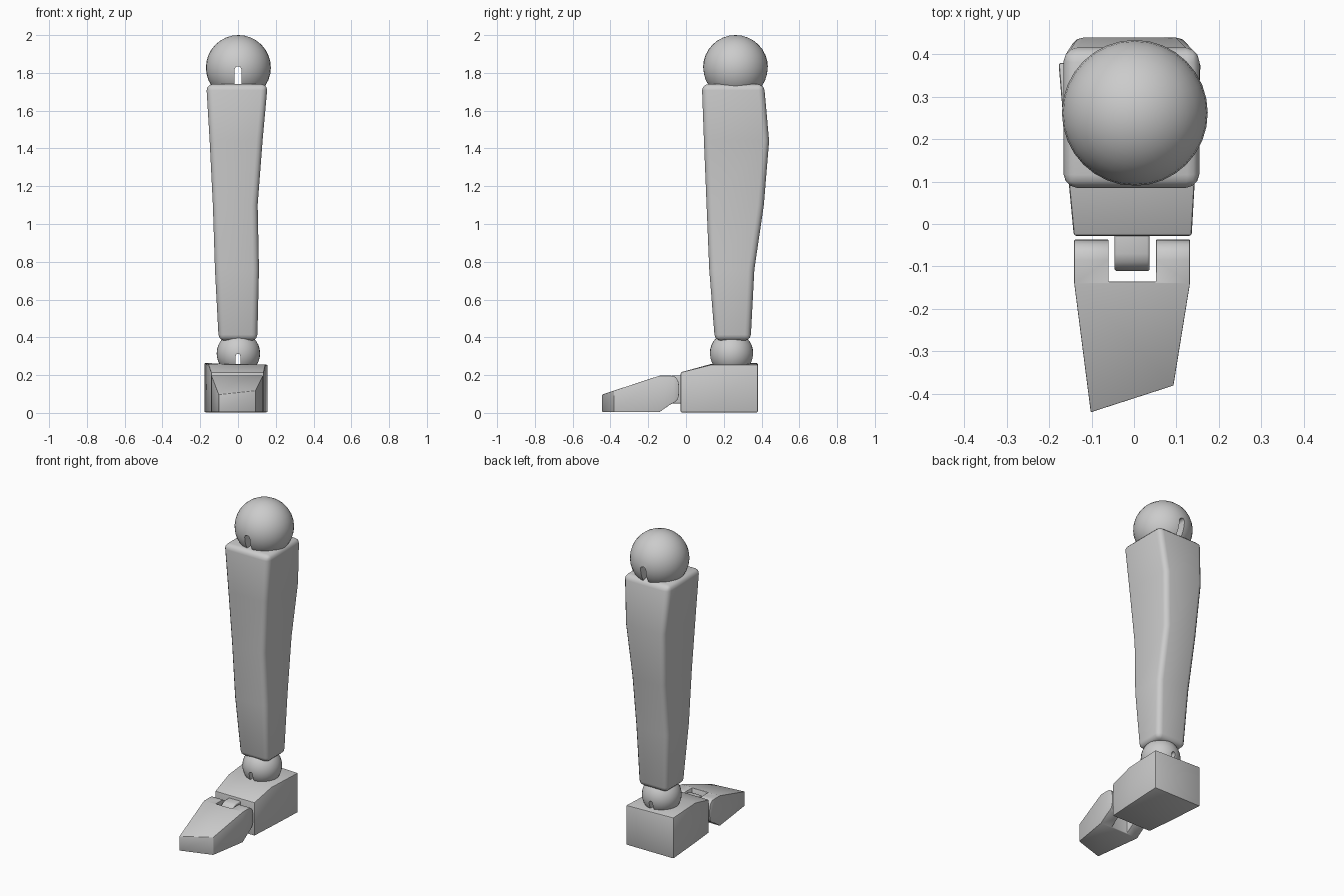
import bpy, bmesh, math

if "Cube" in bpy.data.objects:
    bpy.data.objects.remove(bpy.data.objects["Cube"])


def add_object(name, bm):
    bmesh.ops.recalc_face_normals(bm, faces=bm.faces)
    mesh = bpy.data.meshes.new(name)
    bm.to_mesh(mesh)
    bm.free()
    ob = bpy.data.objects.new(name, mesh)
    bpy.context.collection.objects.link(ob)
    return ob


def loft(name, rings):
    """Skin a row of closed rings and cap both ends."""
    bm = bmesh.new()
    loops = [[bm.verts.new(p) for p in ring] for ring in rings]
    n = len(loops[0])
    for a, b in zip(loops, loops[1:]):
        for i in range(n):
            j = (i + 1) % n
            bm.faces.new((a[i], a[j], b[j], b[i]))
    bm.faces.new(loops[0])
    bm.faces.new(loops[-1])
    return add_object(name, bm)


def apply_modifier(ob, mod):
    bpy.ops.object.select_all(action='DESELECT')
    bpy.context.view_layer.objects.active = ob
    ob.select_set(True)
    bpy.ops.object.modifier_apply(modifier=mod.name)


def cut(ob, cutter):
    mod = ob.modifiers.new("cut", 'BOOLEAN')
    mod.operation = 'DIFFERENCE'
    mod.solver = 'EXACT'
    mod.object = cutter
    apply_modifier(ob, mod)
    bpy.data.objects.remove(cutter)


def finish(ob, width=0, segments=3):
    if width:
        mod = ob.modifiers.new("bevel", 'BEVEL')
        mod.width, mod.segments = width, segments
        mod.limit_method, mod.angle_limit = 'ANGLE', math.radians(40)
        apply_modifier(ob, mod)
    bpy.ops.object.select_all(action='DESELECT')
    bpy.context.view_layer.objects.active = ob
    ob.select_set(True)
    bpy.ops.object.shade_smooth_by_angle(angle=math.radians(35))


def level(z, x0, x1, y0, y1):
    return [(x0, y0, z), (x1, y0, z), (x1, y1, z), (x0, y1, z)]


def station(yl, yr, x0, x1, z0, zl, zr):
    return [(x0, yl, z0), (x1, yr, z0), (x1, yr, zr), (x0, yl, zl)]


# Ball joints with a round-topped slot running front to back
def ball_joint(name, y, z, r, slot_w, slot_top):
    bm = bmesh.new()
    bmesh.ops.create_uvsphere(bm, u_segments=32, v_segments=16, radius=r)
    bmesh.ops.translate(bm, verts=bm.verts, vec=(0.002, y, z))
    ball = add_object(name, bm)
    profile = [(-slot_w, z - 2 * r), (slot_w, z - 2 * r)]
    for i in range(9):
        a = math.pi * i / 8
        profile.append((slot_w * math.cos(a), slot_top - slot_w + slot_w * math.sin(a)))
    cutter = loft("slot_cutter", [[(px, py, pz) for px, pz in profile]
                                  for py in (y - 2 * r, y + 2 * r)])
    cut(ball, cutter)
    finish(ball)


ball_joint("knee_ball", 0.262, 1.828, 0.172, 0.018, 1.835)
ball_joint("ankle_ball", 0.241, 0.315, 0.115, 0.012, 0.313)

# Shin
shin = loft("shin", [
    level(0.382, -0.102, 0.102, 0.153, 0.342),
    level(0.76, -0.122, 0.111, 0.123, 0.362),
    level(1.10, -0.133, 0.104, 0.109, 0.412),
    level(1.44, -0.150, 0.130, 0.095, 0.440),
    level(1.74, -0.168, 0.157, 0.084, 0.413)])
finish(shin, 0.032)

# Heel block, sloping down toward the toe hinge
heel = loft("heel", [
    station(-0.028, -0.028, -0.142, 0.136, 0.003, 0.215, 0.215),
    station(0.13, 0.13, -0.157, 0.145, 0.003, 0.258, 0.255),
    station(0.38, 0.38, -0.178, 0.157, 0.003, 0.264, 0.255)])
finish(heel, 0.006, 2)

# Hinge tab on the front of the heel
tab = loft("hinge_tab", [station(y, y, -0.046, 0.037, z0, z1, z1) for y, z0, z1 in (
    (-0.111, 0.10, 0.155), (-0.105, 0.078, 0.175), (-0.09, 0.058, 0.192),
    (-0.07, 0.05, 0.198), (0.0, 0.05, 0.198))])
finish(tab, 0.01)

# Toe wedge with rounded knuckles and a slanted tip
toe = loft("toe", [
    station(-0.444, -0.381, -0.102, 0.093, 0.005, 0.097, 0.118)] + [
    station(y, y, -0.141, 0.132, z0, z1, z1) for y, z0, z1 in (
        (-0.14, 0.005, 0.197), (-0.085, 0.043, 0.197), (-0.065, 0.053, 0.196),
        (-0.048, 0.066, 0.182), (-0.039, 0.085, 0.16), (-0.037, 0.11, 0.14))])
cutter = loft("hinge_cutter", [level(-0.2, -0.06, 0.052, -0.136, 0.1),
                               level(0.4, -0.06, 0.052, -0.136, 0.1)])
cut(toe, cutter)
finish(toe, 0.006, 2)
